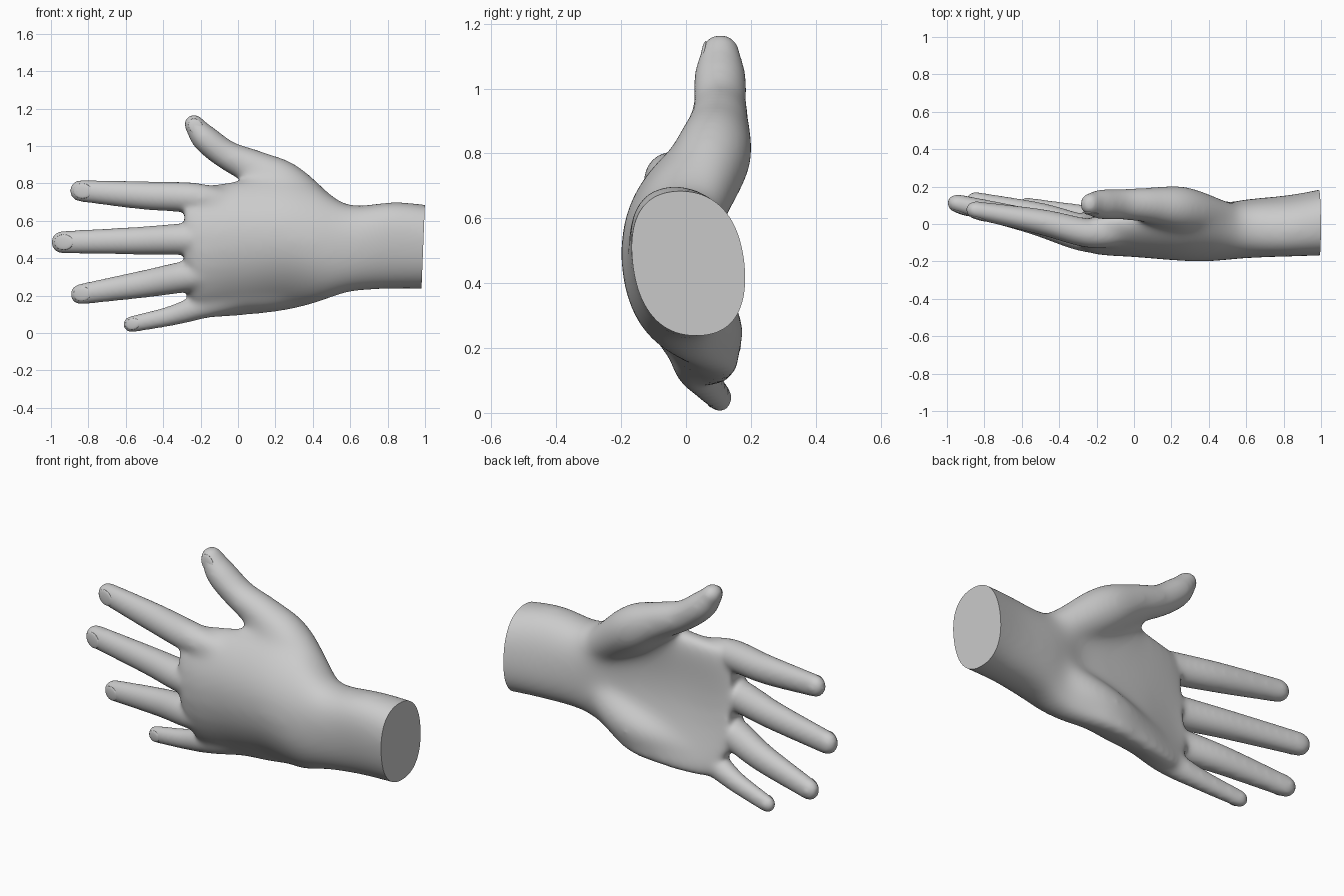
import bpy, bmesh, math
from mathutils import Vector, Matrix

if "Cube" in bpy.data.objects:
    bpy.data.objects.remove(bpy.data.objects["Cube"])

skin = bpy.data.materials.new("pale_grey")
skin.diffuse_color = (0.6, 0.6, 0.6, 1)
skin.use_nodes = True
skin.node_tree.nodes["Principled BSDF"].inputs["Base Color"].default_value = skin.diffuse_color
SEG = 32
ANGLES = [2 * math.pi * i / SEG for i in range(SEG)]


def clamp(v):
    return max(0, min(1, v))


def spline(rows, steps=6):
    """Smooth interpolation through rows of numbers."""
    rows = [Vector(r) for r in rows]
    rows = [rows[0] * 2 - rows[1]] + rows + [rows[-1] * 2 - rows[-2]]
    out = []
    for i in range(1, len(rows) - 2):
        a, b, c, d = rows[i - 1:i + 3]
        for k in range(steps):
            t = k / steps
            out.append(0.5 * (2 * b + (c - a) * t + (2 * a - 5 * b + 4 * c - d) * t * t
                              + (3 * b - a - 3 * c + d) * t ** 3))
    return out + [rows[-2]]


def loft(bm, rings):
    """Closed skin over a list of rings."""
    vs = [[bm.verts.new(p) for p in ring] for ring in rings]
    faces = [bm.faces.new(vs[0]), bm.faces.new(vs[-1][::-1])]
    for a, b in zip(vs, vs[1:]):
        for i in range(SEG):
            j = (i + 1) % SEG
            faces.append(bm.faces.new((a[j], a[i], b[i], b[j])))
    bmesh.ops.recalc_face_normals(bm, faces=faces)


def axes(t):
    """Side and back directions of a limb running along t."""
    side = t.cross(Vector((0, 1, 0))).normalized()
    return side, t.cross(side)


def tube(bm, rows, depth_start, depth_end):
    """Round-ended limb: rows of x, y, z, radius; depth ratio changes along it."""
    pts = spline(rows)
    cs = [Vector(p[:3]) for p in pts]
    last = len(cs) - 1
    rings = []

    def ring(i, a=0, direction=1):
        t = (cs[min(i + 1, last)] - cs[max(i - 1, 0)]).normalized()
        n, b = axes(t)
        r = pts[i][3] * math.cos(a)
        d = r * (depth_start + (depth_end - depth_start) * i / last)
        c = cs[i] + t * direction * pts[i][3] * math.sin(a)
        rings.append([c + n * r * math.cos(u) + b * d * math.sin(u) for u in ANGLES])

    caps = [math.radians(14 * k) for k in range(1, 7)]
    for a in reversed(caps):
        ring(0, a, -1)
    for i in range(last + 1):
        ring(i)
    for a in caps:
        ring(last, a)
    loft(bm, rings)


bm = bmesh.new()

# Wrist and arched palm: x, centre z, half height, centre y, half depth, arch
sections = [
    (1.25, .44, .21, .04, .2, 0), (.87, .468, .234, -.006, .164, 0),
    (.62, .452, .23, -.024, .158, .1), (.5, .462, .275, -.04, .153, .5),
    (.4, .48, .33, -.057, .145, .9), (.25, .49, .375, -.06, .14, 1.1),
    (0, .452, .365, -.058, .122, .9), (-.2, .437, .345, -.062, .102, .75),
    (-.285, .49, .27, -.05, .075, .7)]
rings = []
for x, zc, hz, yc, hy, arch in spline(sections, 5):
    ring = []
    shift = .07 * clamp((.4 - x) / .4)
    shear = .12 * clamp((x - .5) / .3)
    for a in ANGLES:
        dz = hz * math.copysign(abs(math.cos(a)) ** .85, math.cos(a))
        dy = hy * math.copysign(abs(math.sin(a)) ** .85, math.sin(a))
        ring.append(Vector((x, yc + dy + arch * (dz - shift) ** 2 - shear * dz, zc + dz)))
    rings.append(ring)
loft(bm, rings)

# Fingers: base, middle joint and tip; a root is added inside the palm
fingers = {
    "index": [(-.22, -.052, .722, .08), (-.5, .012, .735, .076), (-.842, .073, .76, .059)],
    "middle": [(-.24, -.07, .502, .085), (-.55, .015, .493, .074), (-.94, .108, .485, .061)],
    "ring": [(-.22, -.042, .31, .085), (-.5, .047, .262, .074), (-.842, .125, .207, .056)],
    "little": [(-.15, .025, .153, .07), (-.36, .065, .091, .054), (-.572, .105, .046, .045)]}
for rows in fingers.values():
    x, y, z, r = rows[0]
    tube(bm, [(x + .22, y + .02, z * .88 + .05, r * .85)] + rows, 1.05, .83)

# Thumb and the heel of the palm
thumb = [(.48, .03, .62, .1), (.26, .08, .785, .126), (.1, .1, .875, .1),
         (-.055, .105, .947, .08), (-.175, .105, 1.04, .073), (-.235, .106, 1.115, .053)]
tube(bm, thumb, .95, 1.12)
heel = [(.52, .01, .37, .1), (.25, .063, .25, .118), (-.06, .035, .2, .085)]
tube(bm, heel, 1, 1)

me = bpy.data.meshes.new("hand")
bm.to_mesh(me)
bm.free()
hand = bpy.data.objects.new("hand", me)
bpy.context.collection.objects.link(hand)
bpy.context.view_layer.objects.active = hand
hand.select_set(True)

# Blend all parts into one skin
remesh = hand.modifiers.new("blend", 'REMESH')
remesh.mode = 'VOXEL'
remesh.voxel_size = .01
bpy.ops.object.modifier_apply(modifier="blend")

# Soften the fingers lightly and the palm strongly
group = hand.vertex_groups.new(name="palm")
for v in hand.data.vertices:
    weight = clamp((v.co.x + .25) / .3) * clamp((1.0 - v.co.z) / .12)
    group.add([v.index], weight, 'REPLACE')
for name, steps, mask in (("soften", 24, ""), ("soften_palm", 130, "palm")):
    smooth = hand.modifiers.new(name, 'SMOOTH')
    smooth.factor, smooth.iterations, smooth.vertex_group = .5, steps, mask
    bpy.ops.object.modifier_apply(modifier=name)

# Flat cut at the wrist
bm = bmesh.new()
bm.from_mesh(hand.data)
bmesh.ops.bisect_plane(bm, geom=bm.verts[:] + bm.edges[:] + bm.faces[:],
                       plane_co=(.99, 0, .46), plane_no=(1, 0, -.04), clear_outer=True)
bmesh.ops.holes_fill(bm, edges=[e for e in bm.edges if e.is_boundary], sides=0)
bm.to_mesh(hand.data)
bm.free()
hand.data.materials.clear()
hand.data.materials.append(skin)
bpy.ops.object.shade_smooth_by_angle(angle=math.radians(40))

# Fingernails: thin domed plates on the back of each tip
for name, rows in {**fingers, "thumb": thumb}.items():
    p, q = Vector(rows[-1][:3]), Vector(rows[-2][:3])
    r = rows[-1][3]
    depth = r * (1.12 if name == "thumb" else .83)
    t = (p - q).normalized()
    n, b = axes(t)
    if b.y > 0:
        n, b = -n, -b
    pos = p + b * (depth - .009) - t * r * .3
    t, b = (t - b * .12).normalized(), (b + t * .12).normalized()
    frame = Matrix((t, n, b)).transposed().to_4x4()
    bm = bmesh.new()
    bmesh.ops.create_uvsphere(bm, u_segments=24, v_segments=12, radius=1,
                              matrix=Matrix.Translation(pos) @ frame
                              @ Matrix.Diagonal((r * .9, r * .68, .009, 1)))
    me = bpy.data.meshes.new(name + "_nail")
    bm.to_mesh(me)
    bm.free()
    me.materials.append(skin)
    me.shade_smooth()
    bpy.context.collection.objects.link(bpy.data.objects.new(name + "_nail", me))
